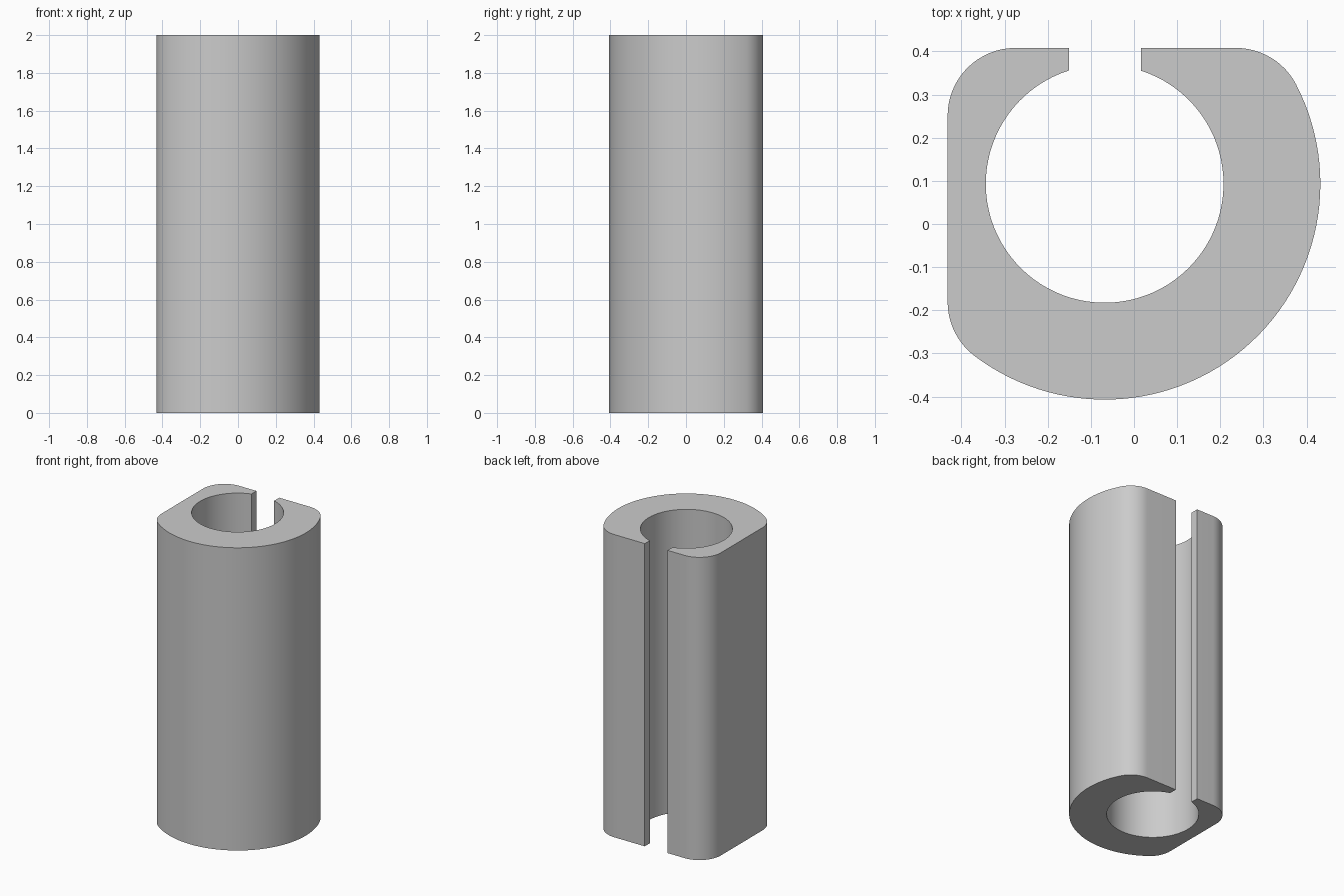
import bpy, bmesh, math

if "Cube" in bpy.data.objects:
    bpy.data.objects.remove(bpy.data.objects["Cube"])

HEIGHT = 2.0
CX, CY = -0.068, 0.093            # common centre of bore and outer round
R_OUT, R_BORE, R_FILLET = 0.5, 0.2755, 0.157
LEFT, BACK = -0.432, 0.408        # flat sides
SLOT_L, SLOT_R = -0.151, 0.016    # slot walls


def arc(cx, cy, r, a0, a1, n):
    return [(cx + r * math.cos(a0 + (a1 - a0) * i / n),
             cy + r * math.sin(a0 + (a1 - a0) * i / n)) for i in range(n + 1)]


# Fillet centres, tangent to the flats and to the outer round
reach = R_OUT - R_FILLET
fx, fy = LEFT + R_FILLET, BACK - R_FILLET
low_y = CY - math.sqrt(reach ** 2 - (fx - CX) ** 2)
right_x = CX + math.sqrt(reach ** 2 - (fy - CY) ** 2)
a_low = math.atan2(low_y - CY, fx - CX)
a_right = math.atan2(fy - CY, right_x - CX)
a_slot_l = math.pi - math.acos((CX - SLOT_L) / R_BORE)
a_slot_r = math.acos((SLOT_R - CX) / R_BORE)

# Outline: counter-clockwise along the outside, then back around the bore
outline = [(SLOT_L, BACK)]
outline += arc(fx, fy, R_FILLET, math.pi / 2, math.pi, 16)
outline += arc(fx, low_y, R_FILLET, math.pi, a_low + 2 * math.pi, 10)
outline += arc(CX, CY, R_OUT, a_low, a_right, 56)[1:]
outline += arc(right_x, fy, R_FILLET, a_right, math.pi / 2, 12)[1:]
outline += [(SLOT_R, BACK)]
outline += arc(CX, CY, R_BORE, a_slot_r, a_slot_l - 2 * math.pi, 80)

# Extrude the outline into the sleeve
bm = bmesh.new()
base = bm.faces.new([bm.verts.new((x, y, 0)) for x, y in outline])
top = bmesh.ops.extrude_face_region(bm, geom=[base], use_keep_orig=True)
bmesh.ops.translate(bm, vec=(0, 0, HEIGHT),
                    verts=[g for g in top["geom"] if isinstance(g, bmesh.types.BMVert)])
bmesh.ops.triangulate(bm, faces=[f for f in bm.faces if len(f.verts) > 4])
bmesh.ops.recalc_face_normals(bm, faces=bm.faces)
mesh = bpy.data.meshes.new("slotted_sleeve")
bm.to_mesh(mesh)
bm.free()

sleeve = bpy.data.objects.new("slotted_sleeve", mesh)
bpy.context.collection.objects.link(sleeve)
grey = bpy.data.materials.new("light_grey")
grey.diffuse_color = (0.6, 0.6, 0.6, 1)
grey.use_nodes = True
grey.node_tree.nodes["Principled BSDF"].inputs["Base Color"].default_value = grey.diffuse_color
mesh.materials.append(grey)

# Smooth rounds, sharp ends and slot edges
bpy.context.view_layer.objects.active = sleeve
sleeve.select_set(True)
bpy.ops.object.shade_smooth_by_angle(angle=math.radians(30))
